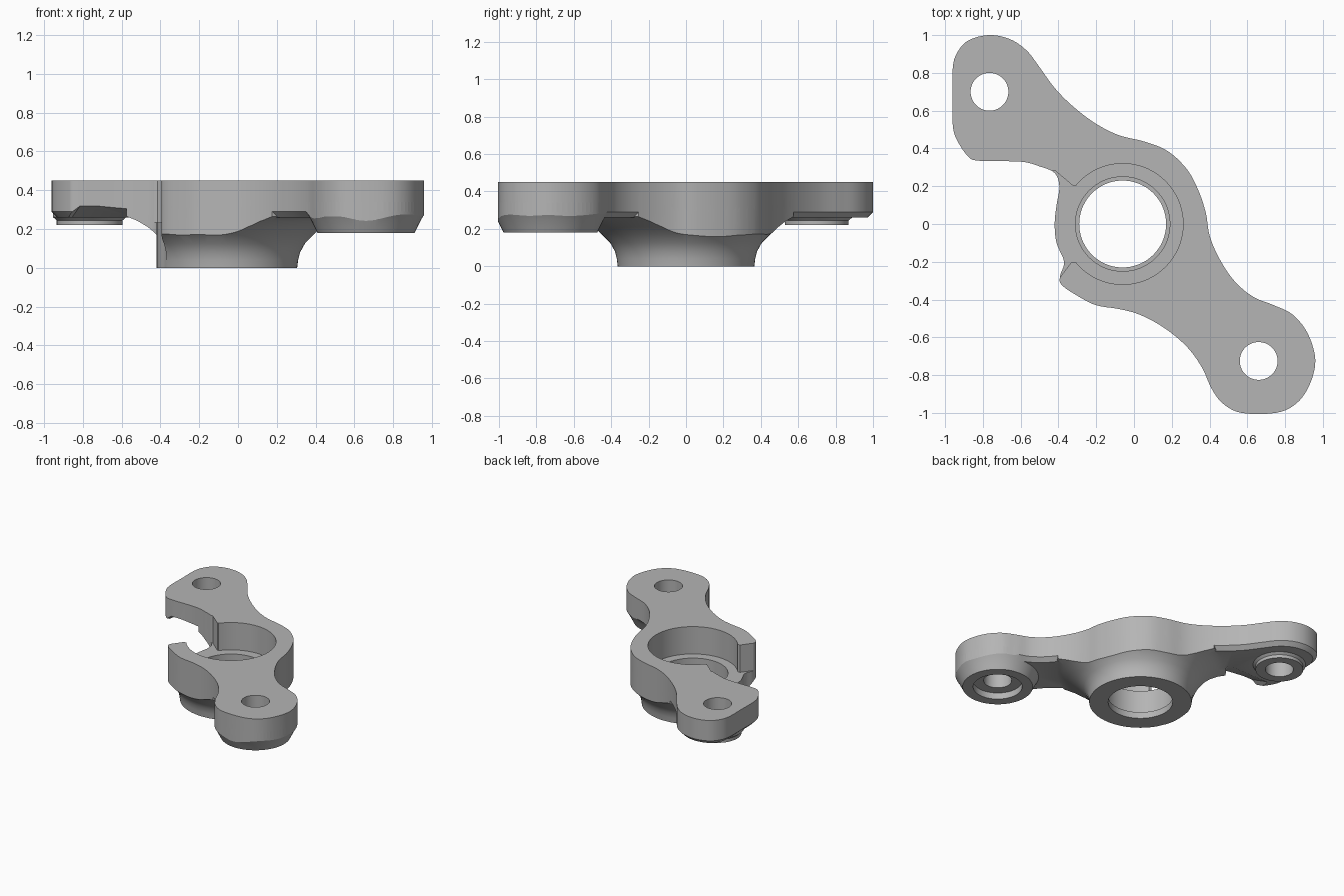
import bpy, bmesh, math
from mathutils import Vector

if "Cube" in bpy.data.objects:
    bpy.data.objects.remove(bpy.data.objects["Cube"], do_unlink=True)

TOP = 0.45
HUB = (-0.06, 0)
LEFT_HOLE = (-0.765, 0.70)
RIGHT_HOLE = (0.66, -0.725)

grey = bpy.data.materials.new("plain grey")
grey.use_nodes = True
grey.diffuse_color = (0.46, 0.46, 0.46, 1)
grey.node_tree.nodes["Principled BSDF"].inputs["Base Color"].default_value = grey.diffuse_color


def make_object(name, bm):
    bmesh.ops.recalc_face_normals(bm, faces=bm.faces)
    mesh = bpy.data.meshes.new(name)
    bm.to_mesh(mesh)
    bm.free()
    mesh.materials.append(grey)
    obj = bpy.data.objects.new(name, mesh)
    bpy.context.collection.objects.link(obj)
    return obj


def smooth_loop(points, steps=5):
    """Closed Catmull-Rom curve through the points."""
    pts = [Vector(p) for p in points]
    out = []
    for i in range(len(pts)):
        a, b, c, d = (pts[(i + k - 1) % len(pts)] for k in range(4))
        for s in range(steps):
            t = s / steps
            out.append((2 * b + (c - a) * t + (2 * a - 5 * b + 4 * c - d) * t * t
                        + (3 * b - a - 3 * c + d) * t ** 3) / 2)
    return out


def prism(name, points, low, high, chamfer=0):
    """Extruded outline, with an optional chamfer round the underside."""
    bm = bmesh.new()
    bottom = bm.faces.new([bm.verts.new((p[0], p[1], low + chamfer)) for p in points])
    cap = bmesh.ops.extrude_face_region(bm, geom=[bottom], use_keep_orig=True)
    for v in cap["geom"]:
        if isinstance(v, bmesh.types.BMVert):
            v.co.z = high
    if chamfer:
        bmesh.ops.recalc_face_normals(bm, faces=bm.faces)
        bmesh.ops.inset_region(bm, faces=[bottom], thickness=chamfer)
        for v in bottom.verts:
            v.co.z = low
    return make_object(name, bm)


def turned(name, centre, profile, sides=72):
    """Solid of revolution from (radius, height) pairs."""
    bm = bmesh.new()
    rings = []
    for radius, z in profile:
        rings.append([bm.verts.new((centre[0] + radius * math.cos(math.tau * i / sides),
                                    centre[1] + radius * math.sin(math.tau * i / sides), z))
                      for i in range(sides)])
    for lower, upper in zip(rings, rings[1:]):
        for i in range(sides):
            j = (i + 1) % sides
            bm.faces.new((lower[i], lower[j], upper[j], upper[i]))
    bm.faces.new(rings[0])
    bm.faces.new(rings[-1])
    return make_object(name, bm)


def combine(target, tool, operation):
    """Apply a boolean and discard the tool."""
    mod = target.modifiers.new("combine", "BOOLEAN")
    mod.object, mod.operation, mod.solver = tool, operation, "EXACT"
    bpy.context.view_layer.update()
    evaluated = target.evaluated_get(bpy.context.evaluated_depsgraph_get())
    mesh = bpy.data.meshes.new_from_object(evaluated)
    target.modifiers.clear()
    target.data = mesh
    bpy.data.objects.remove(tool, do_unlink=True)


# Plan outline of the two-armed bracket
outline = smooth_loop([
    (-.96, .82), (-.94, .9), (-.88, .97), (-.77, 1), (-.66, .98), (-.57, .92), (-.5, .83),
    (-.42, .72), (-.32, .62), (-.2, .53), (-.08, .47), (.06, .435), (.18, .385), (.28, .29),
    (.34, .18), (.38, .06), (.4, -.06), (.45, -.18), (.53, -.3), (.63, -.385), (.74, -.43),
    (.84, -.48), (.92, -.58), (.96, -.72), (.93, -.85), (.86, -.95), (.75, -1), (.57, -1),
    (.47, -.95), (.41, -.87), (.36, -.76), (.28, -.65), (.16, -.55), (.03, -.48), (-.08, -.45),
    (-.2, -.43), (-.3, -.38), (-.385, -.32), (-.39, -.27), (-.37, -.2), (-.41, -.1),
    (-.42, 0), (-.41, .1), (-.395, .2), (-.42, .27), (-.5, .305), (-.6, .33), (-.82, .335),
    (-.88, .36), (-.94, .45), (-.96, .53), (-.96, .68)])

# Plate with chamfered underside
bracket = prism("bracket_body", outline, 0.26, TOP, chamfer=0.03)

# Undercut below the front edge of the left arm
bm = bmesh.new()
for x, z in [(-.88, .2), (-.87, .29), (-.8, .34), (-.6, .32), (-.47, .25), (-.45, .2)]:
    bm.verts.new((x, .29, z))
    bm.verts.new((x, .5, min(z, .24)))
bmesh.ops.convex_hull(bm, input=bm.verts)
combine(bracket, make_object("undercut", bm), "DIFFERENCE")

# Flared hub and right boss, trimmed to the outline
flare = [(.365, 0), (.37, .04), (.38, .08), (.405, .125), (.45, .17),
         (.50, .21), (.55, .24), (.61, .265), (.61, .33)]
right_boss = [(.25, .18), (.265, .21), (.285, .25), (.31, .29), (.31, .34)]
for name, centre, profile in (("hub", HUB, flare), ("right_boss", RIGHT_HOLE, right_boss)):
    part = turned(name, centre, profile)
    combine(part, prism("trim", outline, -0.1, 0.6), "INTERSECT")
    combine(bracket, part, "UNION")

# Small stepped boss under the left arm
left_boss = turned("left_boss", LEFT_HOLE, [(.17, .22), (.17, .245), (.19, .262), (.19, .36)])
combine(bracket, left_boss, "UNION")

# Bores: hub counterbore and through hole, bolt holes, recess below the right boss
cuts = [
    (HUB, [(.23, -.1), (.23, .05), (.25, .05), (.25, .235), (.32, .235), (.32, .6)]),
    (LEFT_HOLE, [(.1, -.1), (.1, .6)]),
    (RIGHT_HOLE, [(.175, .1), (.175, .23), (.1, .23), (.1, .6)]),
]
for centre, profile in cuts:
    combine(bracket, turned("bore", centre, profile), "DIFFERENCE")

# Side opening into the counterbore
slot = [(-.2, .2), (-.32, .2), (-.415, .28), (-.6, .28),
        (-.6, -.28), (-.39, -.28), (-.33, -.2), (-.2, -.2)]
combine(bracket, prism("slot", slot, .235, .6), "DIFFERENCE")

# Smooth curved walls, keep machined edges sharp
bpy.ops.object.select_all(action="DESELECT")
bracket.select_set(True)
bpy.context.view_layer.objects.active = bracket
bpy.ops.object.shade_smooth_by_angle(angle=math.radians(25))
